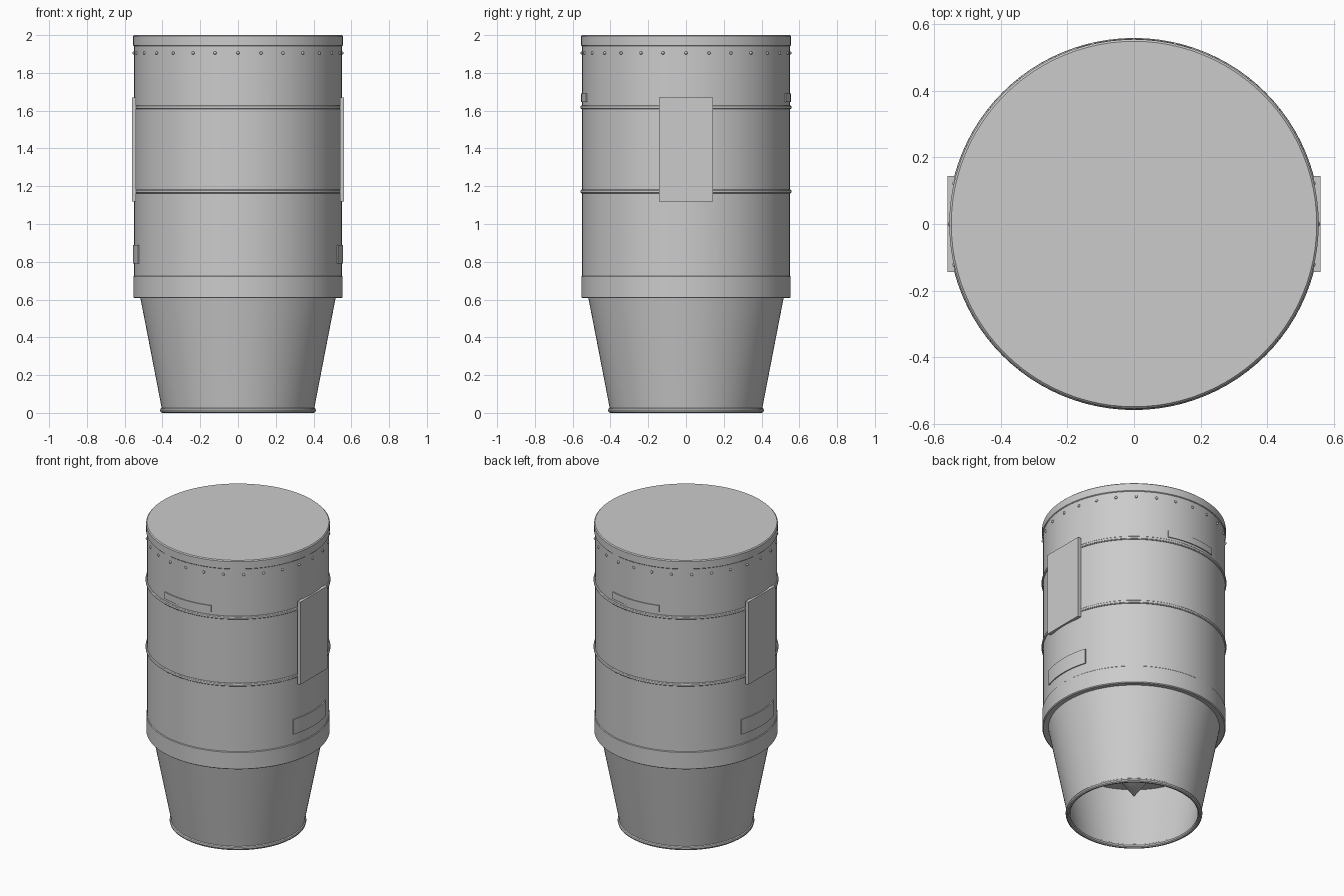
import bpy, bmesh, math
from mathutils import Matrix

if "Cube" in bpy.data.objects:
    bpy.data.objects.remove(bpy.data.objects["Cube"])

SEG = 96


def finish(name, bm, smooth=True):
    bmesh.ops.recalc_face_normals(bm, faces=bm.faces)
    mesh = bpy.data.meshes.new(name)
    bm.to_mesh(mesh)
    bm.free()
    ob = bpy.data.objects.new(name, mesh)
    bpy.context.collection.objects.link(ob)
    if smooth:
        bpy.ops.object.select_all(action='DESELECT')
        ob.select_set(True)
        bpy.context.view_layer.objects.active = ob
        bpy.ops.object.shade_smooth_by_angle(angle=math.radians(30))
    return ob


def lathe(name, profile, closed=False, start=0, sweep=360, seg=SEG):
    """Turn an (r, z) profile around z; a part sweep is capped at both ends."""
    bm = bmesh.new()
    full = sweep == 360
    count = seg if full else seg + 1
    rings = []
    for i in range(count):
        a = math.radians(start + sweep * i / seg)
        rings.append([bm.verts.new((r * math.cos(a), r * math.sin(a), z))
                      for r, z in profile])
    n = len(profile)
    for i in range(seg):
        a, b = rings[i], rings[(i + 1) % count]
        for j in range(n if closed else n - 1):
            k = (j + 1) % n
            bm.faces.new((a[j], b[j], b[k], a[k]))
    if not full:
        bm.faces.new(rings[0])
        bm.faces.new(rings[-1])
    bmesh.ops.remove_doubles(bm, verts=bm.verts, dist=1e-5)
    return finish(name, bm)


def round_profile(r, z, dr, dz, n=10):
    return [(r + dr * math.cos(2 * math.pi * i / n), z + dz * math.sin(2 * math.pi * i / n))
            for i in range(n)]


# Main casing with flat closed top
lathe("casing", [(0.50, 0.615), (0.55, 0.615), (0.55, 1.95), (0.50, 1.95)])
lathe("top_cap", [(0.54, 1.942), (0.551, 1.942), (0.555, 1.946), (0.555, 1.994),
                  (0.549, 2.0), (0, 2.0)])

# Lower collar
lathe("lower_collar", [(0.50, 0.612), (0.548, 0.607), (0.554, 0.612), (0.554, 0.722),
                       (0.549, 0.727)])

# Reinforcing bands
for i, z in enumerate((1.172, 1.618)):
    lathe(f"band_{i + 1}", round_profile(0.55, z, 0.009, 0.011), True)

# Tapered hollow nozzle, rounded lip, bulkhead and centre cone
lathe("nozzle", [(0.521, 0.63), (0.402, 0.015), (0.388, 0.015), (0.505, 0.63)], True)
lathe("nozzle_lip", round_profile(0.399, 0.014, 0.014, 0.014), True)
lathe("inner_bulkhead", [(0.476, 0.45), (0, 0.45)])
lathe("centre_cone", [(0.21, 0.45), (0.20, 0.41), (0, 0.13)])

# Side plates and curved patches
for side, angle in (("right", 0), ("left", 180)):
    bm = bmesh.new()
    x = 0.55 * math.cos(math.radians(angle))
    bmesh.ops.create_cube(bm, size=1, matrix=Matrix.Translation((x, 0, 1.395))
                          @ Matrix.Diagonal((0.022, 0.288, 0.55, 1)))
    finish(side + "_plate", bm, False)
    lathe(side + "_patch", [(0.54, 0.79), (0.557, 0.79), (0.557, 0.89), (0.54, 0.89)],
          True, angle - 18, 36, 12)
for side, angle in (("front", 270), ("back", 90)):
    lathe(side + "_patch", [(0.54, 1.645), (0.556, 1.645), (0.556, 1.69), (0.54, 1.69)],
          True, angle - 18, 36, 12)

# Ring of rivets below the cap
bm = bmesh.new()
for i in range(28):
    a = 2 * math.pi * i / 28
    bmesh.ops.create_uvsphere(bm, u_segments=10, v_segments=6, radius=0.009,
                              matrix=Matrix.Translation((0.55 * math.cos(a),
                                                         0.55 * math.sin(a), 1.905)))
finish("rivets", bm)
